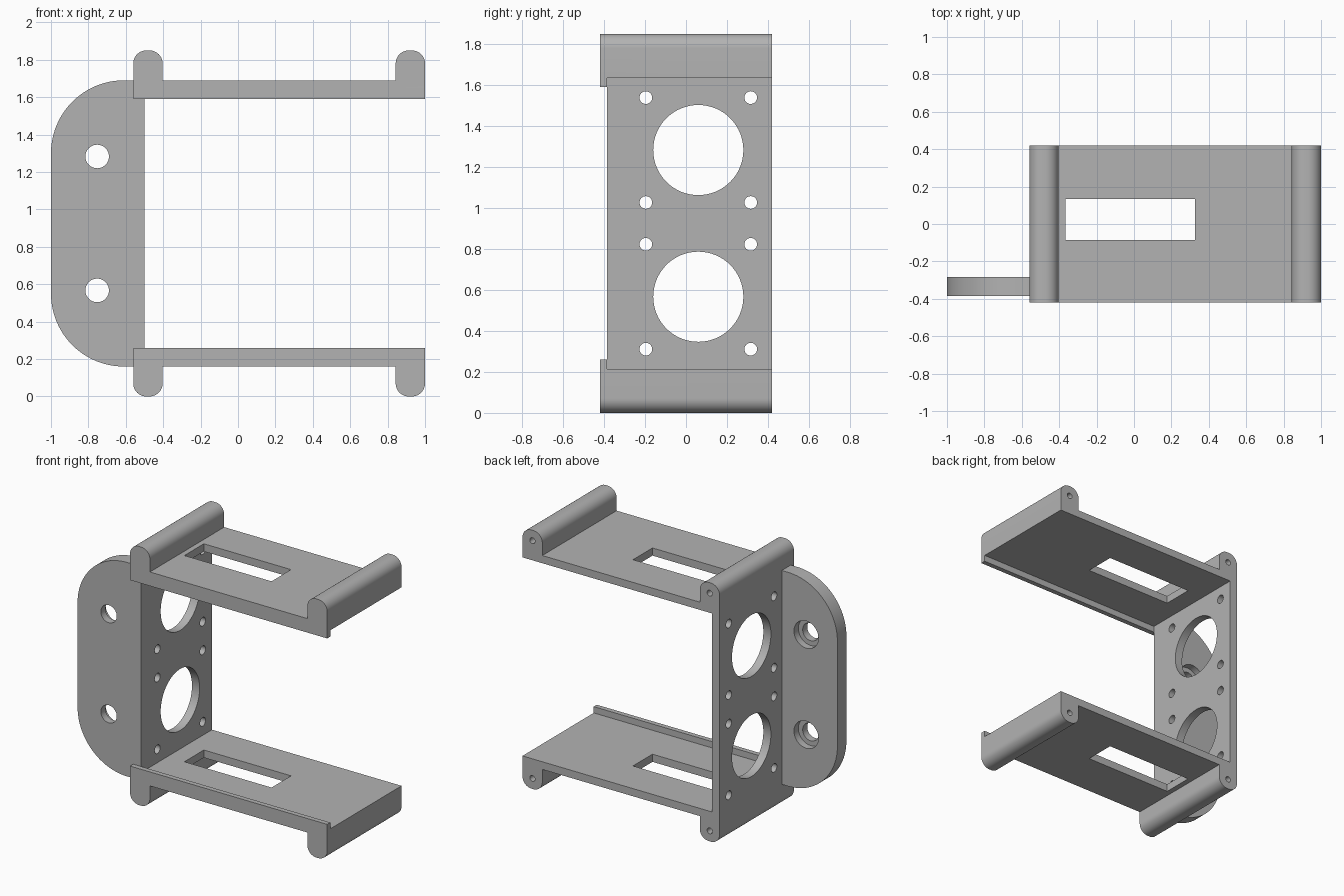
import bpy, bmesh, math
from mathutils import Vector

if "Cube" in bpy.data.objects:
    bpy.data.objects.remove(bpy.data.objects["Cube"], do_unlink=True)

HEIGHT = 1.85
BACK, FRONT = 0.42, -0.42
LIP_BACK = -0.385
OUTER, INNER = -0.56, -0.5

grey = bpy.data.materials.new("matte_grey")
grey.use_nodes = True
grey.diffuse_color = (0.45, 0.45, 0.45, 1)
grey.node_tree.nodes["Principled BSDF"].inputs["Base Color"].default_value = (0.45, 0.45, 0.45, 1)


def prism(name, outline, axis, lo, hi):
    """Extrude a 2D outline along an axis: 'x' takes (y, z), 'y' takes (x, z), 'z' takes (x, y)."""
    i = "xyz".index(axis)

    def point(p, d):
        c = list(p)
        c.insert(i, d)
        return Vector(c)

    bm = bmesh.new()
    base = bm.faces.new([bm.verts.new(point(p, lo)) for p in outline])
    ext = bmesh.ops.extrude_face_region(bm, geom=[base])
    verts = [g for g in ext["geom"] if isinstance(g, bmesh.types.BMVert)]
    bmesh.ops.translate(bm, verts=verts, vec=point((0, 0), hi - lo))
    bmesh.ops.recalc_face_normals(bm, faces=bm.faces)
    mesh = bpy.data.meshes.new(name)
    bm.to_mesh(mesh)
    bm.free()
    mesh.materials.append(grey)
    obj = bpy.data.objects.new(name, mesh)
    bpy.context.collection.objects.link(obj)
    return obj


def arc(cx, cy, r, start, end, steps=12):
    angles = [math.radians(start + (end - start) * k / steps) for k in range(steps + 1)]
    return [(cx + r * math.cos(a), cy + r * math.sin(a)) for a in angles]


def circle(cx, cy, r, steps=48):
    return arc(cx, cy, r, 0, 360, steps)[:-1]


def rect(a0, a1, b0, b1):
    return [(a0, b0), (a1, b0), (a1, b1), (a0, b1)]


def combine(obj, tools, operation="DIFFERENCE"):
    """Apply booleans and remove the helper objects."""
    for tool in tools:
        tool.hide_render = True
        mod = obj.modifiers.new("boolean", "BOOLEAN")
        mod.operation, mod.solver, mod.object = operation, "EXACT", tool
    bpy.context.view_layer.update()
    deps = bpy.context.evaluated_depsgraph_get()
    mesh = bpy.data.meshes.new_from_object(obj.evaluated_get(deps))
    obj.modifiers.clear()
    obj.data = mesh
    for tool in tools:
        bpy.data.objects.remove(tool, do_unlink=True)


def finish(obj):
    bpy.ops.object.select_all(action="DESELECT")
    obj.select_set(True)
    bpy.context.view_layer.objects.active = obj
    bpy.ops.object.shade_smooth_by_angle(angle=math.radians(30))


# Trays: plate with a rounded rail at each end, front lip, slot and screw holes
RAIL, ROUND = 0.157, 0.07
RAILS = [(OUTER, OUTER + RAIL), (1 - RAIL, 1.0)]


def rail_top(x0, x1):
    z = HEIGHT - ROUND
    return arc(x0 + ROUND, z, ROUND, 180, 90) + arc(x1 - ROUND, z, ROUND, 90, 0)


def tray(name, flip):
    def fz(pts):
        return [(x, HEIGHT - z) for x, z in pts] if flip else pts

    left, right = RAILS
    outline = [(OUTER, 1.635)] + rail_top(*left) + [(left[1], 1.69), (right[0], 1.69)]
    outline += rail_top(*right) + [(1, 1.635)]
    plate = prism(name, fz(outline), "y", FRONT, BACK)
    lip = prism("lip", fz(rect(OUTER, 1, 1.59, 1.66)), "y", FRONT, LIP_BACK)
    combine(plate, [lip], "UNION")
    cutters = [prism("slot_cutter", rect(-0.365, 0.325, -0.085, 0.135), "z", -0.1, 2)]
    for x0, x1 in RAILS:
        hole = fz(circle((x0 + x1) / 2, 1.775, 0.021, 20))
        cutters.append(prism("screw_cutter", hole, "y", BACK - 0.3, BACK + 0.1))
    combine(plate, cutters)
    finish(plate)


tray("top_tray", False)
tray("bottom_tray", True)

# Side wall with two large openings, each with four screw holes
wall = prism("side_wall", rect(LIP_BACK, BACK, 0.215, 1.635), "x", OUTER, INNER)
cutters = []
for z in (0.567, 1.283):
    holes = [circle(0.06, z, 0.22, 64)]
    holes += [circle(0.06 + sy * 0.256, z + sz * 0.256, 0.031, 24) for sy in (-1, 1) for sz in (-1, 1)]
    cutters += [prism("wall_cutter", h, "x", OUTER - 0.1, INNER + 0.1) for h in holes]
combine(wall, cutters)
finish(wall)

# Mounting flange with rounded corners and counterbored holes
R, LOW, HIGH = 0.39, 0.16, 1.69
outline = [(OUTER, LOW), (OUTER, HIGH)]
outline += arc(R - 1, HIGH - R, R, 90, 180, 24) + arc(R - 1, LOW + R, R, 180, 270, 24)
flange = prism("mounting_flange", outline, "y", LIP_BACK, -0.283)
cutters = []
for z in (0.567, 1.283):
    cutters.append(prism("bolt_cutter", circle(-0.753, z, 0.063), "y", -0.5, -0.2))
    cutters.append(prism("bore_cutter", circle(-0.753, z, 0.097), "y", -0.333, -0.2))
combine(flange, cutters)
finish(flange)
